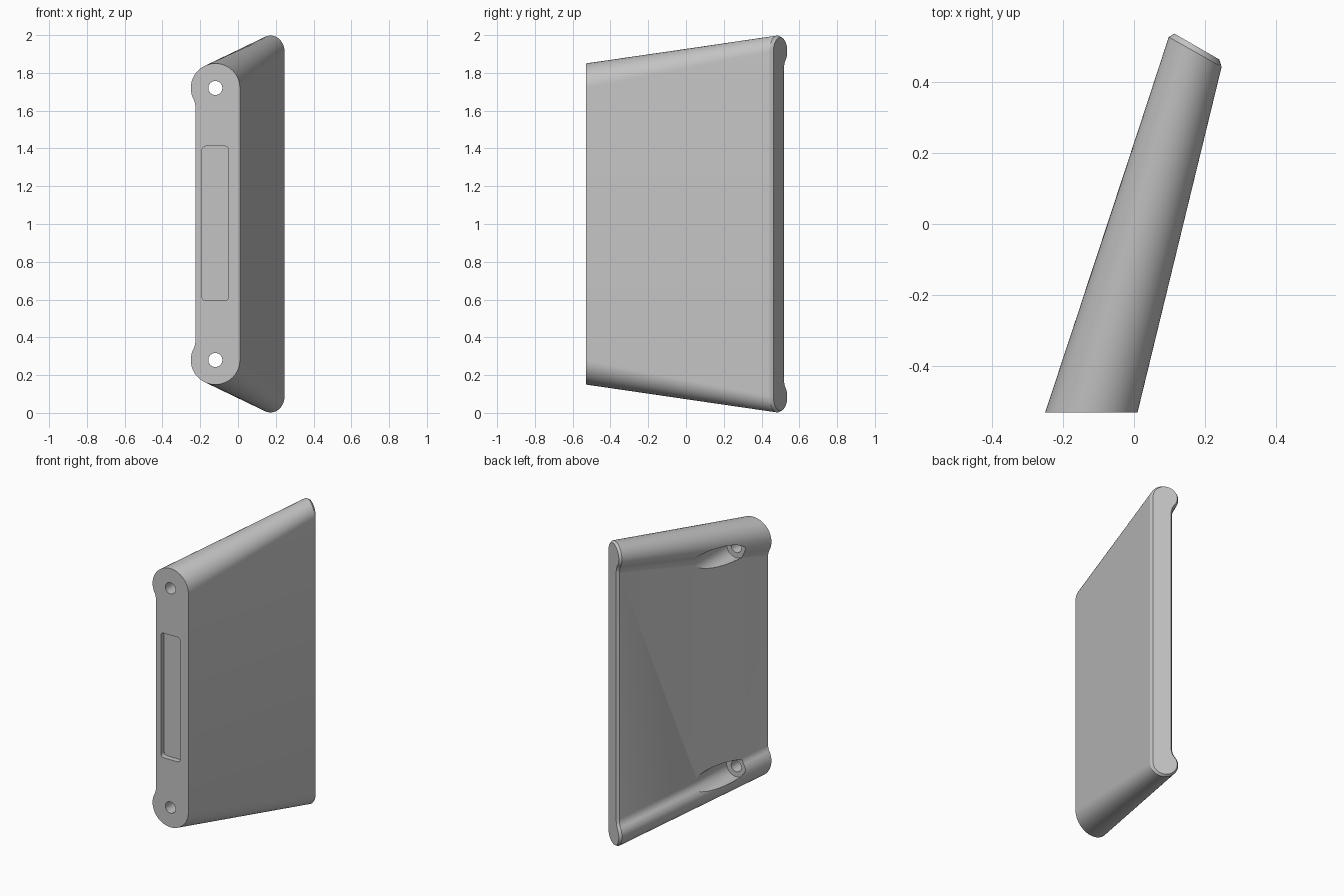
import bpy, bmesh
from math import sin, cos, pi, sqrt, asin
from mathutils import Vector

cube = bpy.data.objects.get("Cube")
if cube:
    bpy.data.objects.remove(cube, do_unlink=True)

grey = bpy.data.materials.new("plain grey")
grey.use_nodes = True
grey.diffuse_color = (0.55, 0.55, 0.55, 1)
grey.node_tree.nodes["Principled BSDF"].inputs["Base Color"].default_value = grey.diffuse_color


def make_object(name, bm):
    bmesh.ops.recalc_face_normals(bm, faces=bm.faces[:])
    mesh = bpy.data.meshes.new(name)
    bm.to_mesh(mesh)
    bm.free()
    mesh.materials.append(grey)
    obj = bpy.data.objects.new(name, mesh)
    bpy.context.collection.objects.link(obj)
    return obj


def profile(r, half, inset, fillet=0.08, arc=40, blend=10):
    """Long rounded outline: flat on one side, a bead at both ends of the other."""
    drop = sqrt((r + fillet) ** 2 - (r - inset + fillet) ** 2)
    a = asin(drop / (r + fillet))
    top = [(r * cos(t), half + r * sin(t))
           for t in ((pi + a) * i / arc for i in range(arc + 1))]
    cu = -(r - inset + fillet)
    top += [(cu + fillet * cos(t), half - drop + fillet * sin(t))
            for t in (a * (1 - i / blend) for i in range(1, blend + 1))]
    return top + [(u, -v) for u, v in reversed(top)]


def place(points, centre, across):
    return [centre + across * u + Vector((0, 0, v)) for u, v in points]


def loft(name, rings):
    bm = bmesh.new()
    loops = [[bm.verts.new(p) for p in ring] for ring in rings]
    n = len(loops[0])
    for low, high in zip(loops, loops[1:]):
        for i in range(n):
            j = (i + 1) % n
            bm.faces.new((low[i], low[j], high[j], high[i]))
    bm.faces.new(loops[0])
    bm.faces.new(loops[-1])
    return make_object(name, bm)


def cylinder_cutter(name, x, z, r, y0, y1):
    circle = [(r * cos(2 * pi * i / 48), r * sin(2 * pi * i / 48)) for i in range(48)]
    return loft(name, [place(circle, Vector((x, y, z)), Vector((1, 0, 0))) for y in (y0, y1)])


# Tapered body with a slanted, chamfered rear end
front_centre = Vector((-0.12, -0.53, 1))
back_centre = Vector((0.1765, 0.4995, 1))
slant = Vector((cos(pi / 6), -sin(pi / 6), 0))
front = place(profile(0.13, 0.72, 0.024), front_centre, Vector((1, 0, 0)))
back = place(profile(0.085, 0.915, 0.037), back_centre, slant)
rim = [b.lerp(f, 0.015) for f, b in zip(front, back)]
cap = place(profile(0.073, 0.915, 0.037, 0.092), back_centre, slant)
body = loft("handle_body", [front, rim, cap])

# Screw holes and the wider recesses that open through the beaded side
cutters = []
for label, z in (("upper", 1.72), ("lower", 0.28)):
    cutters.append(cylinder_cutter(label + "_screw_hole", -0.12, z, 0.037, -0.7, 0.6))
    cutters.append(cylinder_cutter(label + "_screw_head_recess", -0.12, z, 0.07, -0.35, 0.7))

# Shallow rounded pocket in the front face
corner, half_w, half_h = 0.02, 0.07, 0.409
outline = []
for k, (sx, sz) in enumerate(((1, 1), (-1, 1), (-1, -1), (1, -1))):
    for i in range(7):
        t = pi / 2 * (k + i / 6)
        outline.append((sx * (half_w - corner) + corner * cos(t),
                        sz * (half_h - corner) + corner * sin(t)))
cutters.append(loft("front_pocket", [place(outline, Vector((-0.12, y, 1.003)), Vector((1, 0, 0)))
                                     for y in (-0.6, -0.495)]))

# Cut the openings, then discard the cutters
bpy.ops.object.select_all(action='DESELECT')
bpy.context.view_layer.objects.active = body
body.select_set(True)
for cutter in cutters:
    cutter.hide_render = True
    mod = body.modifiers.new(cutter.name, 'BOOLEAN')
    mod.operation = 'DIFFERENCE'
    mod.solver = 'EXACT'
    mod.object = cutter
    bpy.ops.object.modifier_apply(modifier=mod.name)
    bpy.data.objects.remove(cutter, do_unlink=True)

bpy.ops.object.shade_smooth_by_angle(angle=pi / 7)
